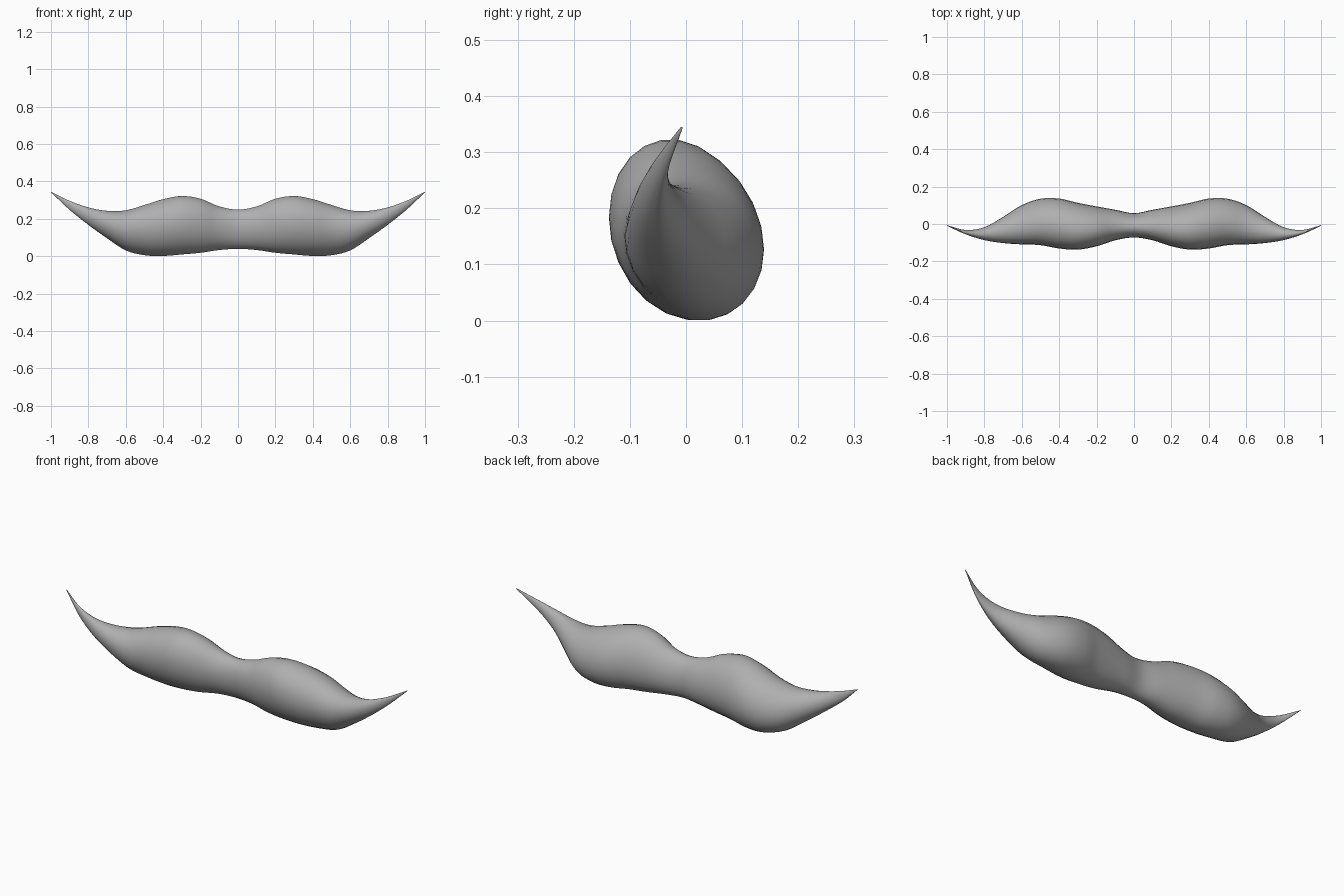
import bpy, bmesh, math

if "Cube" in bpy.data.objects:
    bpy.data.objects.remove(bpy.data.objects["Cube"])

# Stations along one half: x, top z, bottom z, front y, back y
ST = [
    (0.00, 0.250, 0.038, -0.072, 0.058),
    (0.10, 0.267, 0.032, -0.087, 0.076),
    (0.20, 0.308, 0.017, -0.119, 0.094),
    (0.30, 0.323, 0.008, -0.137, 0.113),
    (0.40, 0.306, 0.000, -0.131, 0.136),
    (0.50, 0.275, 0.004, -0.113, 0.135),
    (0.60, 0.246, 0.030, -0.109, 0.101),
    (0.70, 0.243, 0.095, -0.102, 0.038),
    (0.80, 0.261, 0.167, -0.086, -0.017),
    (0.90, 0.296, 0.247, -0.055, -0.032),
    (1.00, 0.345, 0.342, -0.010, -0.006),
]
SIDES, SUB, LEAN = 24, 4, 0.13


def station(i):
    # Mirror below the centre, extend past the tip
    if i < 0:
        return (-ST[-i][0],) + ST[-i][1:]
    if i >= len(ST):
        return tuple(2 * a - b for a, b in zip(ST[-1], ST[-2]))
    return ST[i]


def sample(u):
    # Catmull-Rom interpolation between stations
    i = min(int(u), len(ST) - 2)
    t = u - i
    return [0.5 * (2 * b + (c - a) * t + (2 * a - 5 * b + 4 * c - d) * t * t
                   + (3 * b - a - 3 * c + d) * t ** 3)
            for a, b, c, d in zip(*(station(i + k) for k in (-1, 0, 1, 2)))]


# Loft leaning oval rings from tip to tip
bm = bmesh.new()
rings = []
n = (len(ST) - 1) * SUB
for k in range(-n, n + 1):
    x, top, bot, front, back = sample(abs(k) / SUB)
    x = math.copysign(x, k)
    ring = []
    for s in range(SIDES):
        a = 2 * math.pi * s / SIDES
        ring.append(bm.verts.new((
            x,
            (front + back) / 2 + (back - front) / 2 * math.cos(a),
            (top + bot) / 2 + (top - bot) / 2 * math.sin(a - LEAN))))
    rings.append(ring)
for r0, r1 in zip(rings, rings[1:]):
    for s in range(SIDES):
        q = (s + 1) % SIDES
        bm.faces.new((r0[s], r0[q], r1[q], r1[s]))
bm.faces.new(rings[0])
bm.faces.new(rings[-1])
bmesh.ops.recalc_face_normals(bm, faces=bm.faces)
for f in bm.faces:
    f.smooth = True

mesh = bpy.data.meshes.new("moustache")
bm.to_mesh(mesh)
bm.free()

# Dark grey hair colour
mat = bpy.data.materials.new("hair_grey")
mat.diffuse_color = (0.43, 0.43, 0.43, 1)
mat.use_nodes = True
mat.node_tree.nodes["Principled BSDF"].inputs["Base Color"].default_value = mat.diffuse_color
mesh.materials.append(mat)

moustache = bpy.data.objects.new("moustache", mesh)
bpy.context.collection.objects.link(moustache)
